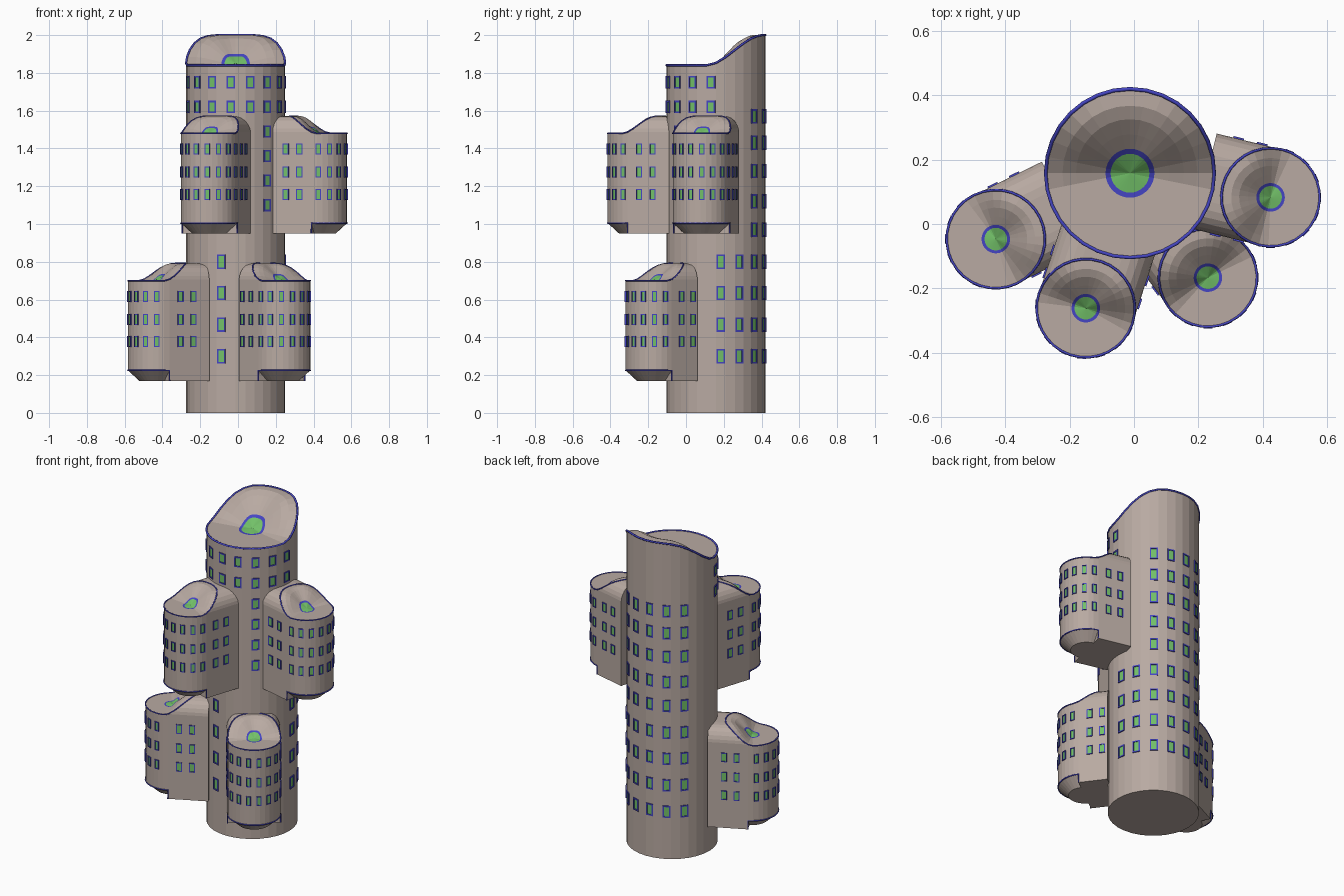
import bpy, bmesh
from math import cos, sin, pi, radians, atan2
from mathutils import Vector

if "Cube" in bpy.data.objects:
    bpy.data.objects.remove(bpy.data.objects["Cube"])

N = 32


def material(name, rgb):
    m = bpy.data.materials.new(name)
    m.diffuse_color = (*rgb, 1)
    m.use_nodes = True
    m.node_tree.nodes["Principled BSDF"].inputs["Base Color"].default_value = m.diffuse_color
    return m


WALL = material("wall", (0.48, 0.40, 0.36))
TRIM = material("trim", (0.06, 0.06, 0.55))
GLASS = material("glass", (0.17, 0.53, 0.14))


def finish(bm, name):
    bmesh.ops.recalc_face_normals(bm, faces=bm.faces)
    me = bpy.data.meshes.new(name)
    bm.to_mesh(me)
    bm.free()
    for m in (WALL, TRIM, GLASS):
        me.materials.append(m)
    ob = bpy.data.objects.new(name, me)
    bpy.context.collection.objects.link(ob)


def tube(name, pts, radius, closed):
    cu = bpy.data.curves.new(name, 'CURVE')
    cu.dimensions = '3D'
    cu.bevel_depth = radius
    cu.bevel_resolution = 1
    sp = cu.splines.new('POLY')
    sp.points.add(len(pts) - 1)
    for p, q in zip(sp.points, pts):
        p.co = (*q, 1)
    sp.use_cyclic_u = closed
    cu.materials.append(TRIM)
    ob = bpy.data.objects.new(name, cu)
    bpy.context.collection.objects.link(ob)


def lift(c):
    # roof edge height fraction: low at the front, S-curve up to the back
    t = min(1, max(0, (c + 0.2) / 1.15))
    return t * t * (3 - 2 * t)


def frame(center, ang):
    # local u points to the back of the part, v sideways
    d, s = (cos(ang), sin(ang)), (-sin(ang), cos(ang))
    return lambda u, v, z: Vector((center[0] + u * d[0] + v * s[0],
                                   center[1] + u * d[1] + v * s[1], z))


def roof(bm, P, R, z, rise):
    # concentric rings, wavy surface with a round skylight in the middle
    rings = []
    for r, g in ((1, 1), (.8, 1), (.64, .88), (.46, .63), (.29, .38), (.23, .30)):
        rings.append([bm.verts.new(P(R * r * cos(2 * pi * i / N), R * r * sin(2 * pi * i / N),
                                     z + rise * g * lift(cos(2 * pi * i / N)))) for i in range(N)])
    mid = bm.verts.new(P(0, 0, z + 0.06 * rise))
    for k in range(len(rings) - 1):
        a, b = rings[k], rings[k + 1]
        for i in range(N):
            j = (i + 1) % N
            f = bm.faces.new((a[i], a[j], b[j], b[i]))
            f.material_index = 1 if k == len(rings) - 2 else 0
    for i in range(N):
        bm.faces.new((rings[-1][i], rings[-1][(i + 1) % N], mid)).material_index = 2
    return rings[0]


def box(bm, o, t, n, x0, x1, z0, z1, d0, d1, mat):
    vs = [bm.verts.new(o + t * x + n * d + Vector((0, 0, z)))
          for x in (x0, x1) for z in (z0, z1) for d in (d0, d1)]
    for q in ((0, 1, 3, 2), (4, 6, 7, 5), (0, 4, 5, 1), (2, 3, 7, 6), (1, 5, 7, 3), (0, 2, 6, 4)):
        bm.faces.new([vs[i] for i in q]).material_index = mat


def window(bm, pos, ang, w, h, b):
    # four frame bars around a set-back pane
    n, t = Vector((cos(ang), sin(ang), 0)), Vector((-sin(ang), cos(ang), 0))
    w, h = w / 2, h / 2
    for x0, x1, z0, z1 in ((-w, -w + b, -h, h), (w - b, w, -h, h),
                           (-w + b, w - b, -h, -h + b), (-w + b, w - b, h - b, h)):
        box(bm, pos, t, n, x0, x1, z0, z1, -.006, .005, 1)
    box(bm, pos, t, n, -w + b, w - b, -h + b, h - b, -.006, .0015, 2)


# --- main tower ---
TC, TR = (-0.0125, 0.158), 0.2625
P = frame(TC, pi / 2)
bm = bmesh.new()
rim = roof(bm, P, TR, 1.84, 0.16)
base = [bm.verts.new((v.co.x, v.co.y, 0)) for v in rim]
for i in range(N):
    j = (i + 1) % N
    bm.faces.new((rim[i], rim[j], base[j], base[i]))
bm.faces.new(base)
tube("tower_roof_trim", [v.co.copy() for v in rim], 0.006, True)
finish(bm, "tower")

# --- tower windows: (column angles from the front, rows, height) ---
LOW = [.30, .467, .635, .80]
HIGH = [.97, 1.12, 1.28, 1.43, 1.57]
groups = (([-5.625 + 22.5 * k for k in range(-3, 5)], [1.62, 1.75], .065),
          ([39.375], [1.10, 1.23, 1.36, 1.49], .065),
          ([-16.875, 95.625, 118.125], LOW, .075),
          ([140.625 + 22.5 * k for k in range(5)], LOW + HIGH, .075))
bm = bmesh.new()
r = TR * cos(pi / N)
for cols, rows, h in groups:
    for c in cols:
        a = radians(c - 90)
        for z in rows:
            window(bm, Vector((TC[0] + r * cos(a), TC[1] + r * sin(a), z)), a, .046, h, .008)
finish(bm, "tower_windows")


# --- hanging pods ---
def pod(name, center, z0, L, col_shift=0, turn=0):
    R, H, rise, cham = 0.153, 0.53, 0.092, 0.055
    ang = atan2(TC[1] - center[1], TC[0] - center[0]) + radians(turn)
    P = frame(center, ang)
    bm = bmesh.new()
    rim = roof(bm, P, R, z0 + H, rise)
    # outer half wall, sloping underside
    arc = range(8, 25)
    pt = lambda i, r, z: P(r * cos(2 * pi * i / N), r * sin(2 * pi * i / N), z)
    low = [bm.verts.new(pt(i, R, z0 + cham)) for i in arc]
    bot = [bm.verts.new(pt(i, R - .06, z0)) for i in arc]
    for k in range(16):
        bm.faces.new((rim[8 + k], rim[9 + k], low[k + 1], low[k]))
        bm.faces.new((low[k], low[k + 1], bot[k + 1], bot[k]))
    bm.faces.new(bot)
    # straight block reaching into the tower, its top swept from the back rim
    back = [rim[i % N] for i in range(-8, 9)]
    end = [bm.verts.new(P(L, R * sin(2 * pi * i / N), rim[i % N].co.z)) for i in range(-8, 9)]
    for k in range(16):
        bm.faces.new((back[k], back[k + 1], end[k + 1], end[k]))
    c = [bm.verts.new(P(u, v, z0)) for u, v in ((0, -R), (L, -R), (L, R), (0, R))]
    bm.faces.new(c)
    bm.faces.new(end + [c[2], c[1]])
    bm.faces.new((back[0], end[0], c[1], c[0], low[16]))
    bm.faces.new((back[16], end[16], c[2], c[3], low[0]))
    bm.faces.new((c[0], c[3], low[0], low[16]))
    # trim lines
    tube(name + "_roof_trim", [v.co.copy() for v in rim], 0.004, True)
    tube(name + "_base_trim", [c[3].co.copy()] + [v.co.copy() for v in low] + [c[0].co.copy()],
         0.004, False)
    finish(bm, name)
    # windows on the round end and on both flat sides
    bm = bmesh.new()
    for z in (z0 + .207, z0 + .325, z0 + .447):
        for k in range(16):
            a = radians(22.5 * k - 90 + col_shift)
            if cos(a - ang - pi) > 0.08:
                p = Vector((center[0] + R * .997 * cos(a), center[1] + R * .997 * sin(a), z))
                window(bm, p, a, .028, .058, .005)
        for s in (-1, 1):
            for u in (.065, .14):
                window(bm, P(u, s * R, z), ang + s * pi / 2, .034, .058, .005)
    finish(bm, name + "_windows")


pod("upper_front_pod", (-0.15, -0.262), 0.95, 0.24, -5)
pod("upper_right_pod", (0.425, 0.083), 0.95, 0.21, 0, -4)
pod("lower_left_pod", (-0.43, -0.047), 0.17, 0.235)
pod("lower_front_pod", (0.23, -0.167), 0.17, 0.17)
